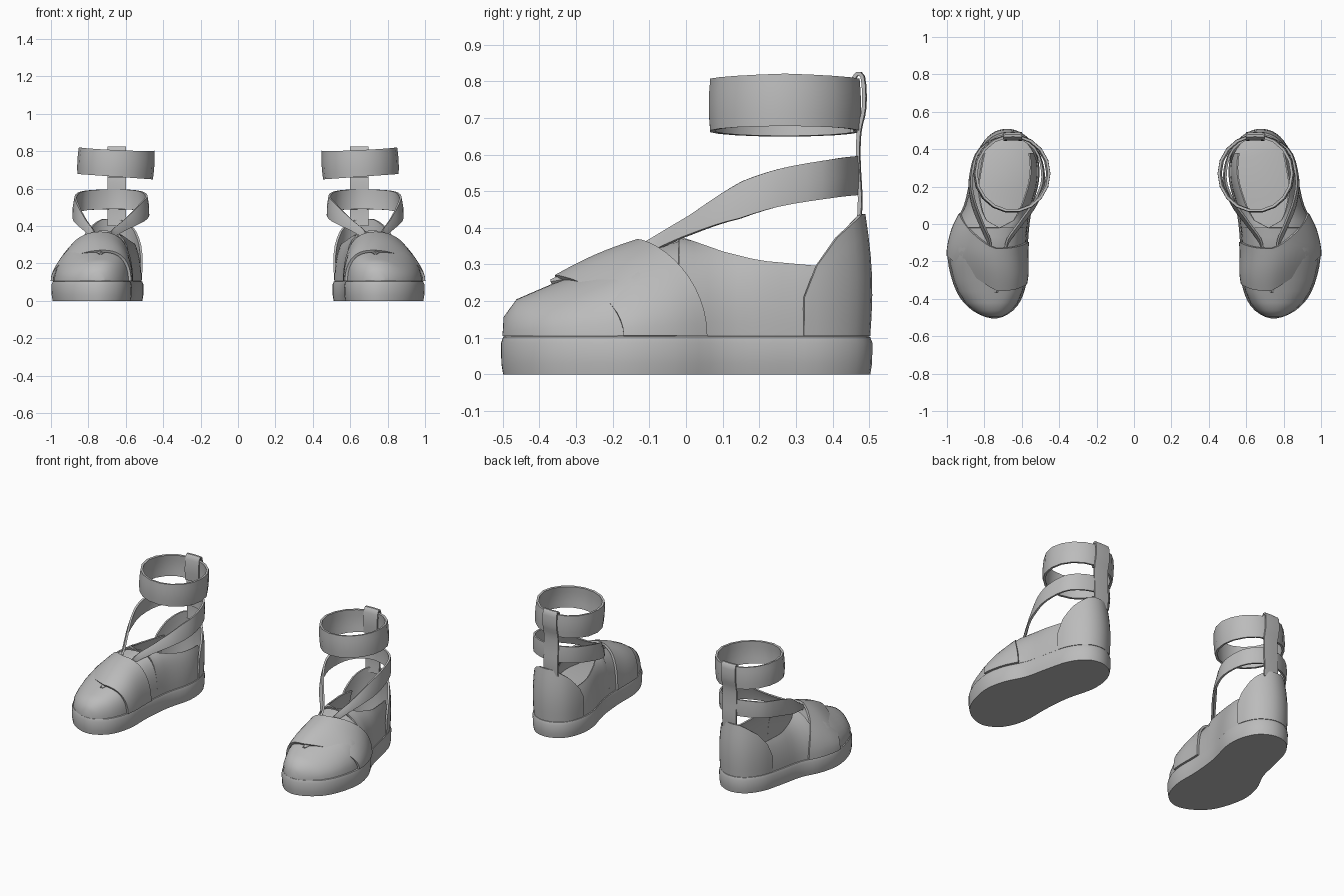
import bpy, bmesh, math
from mathutils import Vector

if "Cube" in bpy.data.objects:
    bpy.data.objects.remove(bpy.data.objects["Cube"])

grey = bpy.data.materials.new("plain grey")
grey.diffuse_color = (0.5, 0.5, 0.5, 1)
grey.use_nodes = True
grey.node_tree.nodes["Principled BSDF"].inputs["Base Color"].default_value = grey.diffuse_color


def lerp_table(table, v):
    """Piecewise linear lookup in (key, value) pairs."""
    if v <= table[0][0]:
        return table[0][1]
    for (a, p), (b, q) in zip(table, table[1:]):
        if v <= b:
            return p + (q - p) * (v - a) / (b - a)
    return table[-1][1]


def smooth_path(pts, steps, closed=False):
    """Catmull-Rom curve through the points."""
    pts = [Vector(p) for p in pts]
    n = len(pts)
    get = (lambda i: pts[i % n]) if closed else (lambda i: pts[max(0, min(n - 1, i))])
    out = []
    for i in range(n if closed else n - 1):
        a, b, c, d = get(i - 1), get(i), get(i + 1), get(i + 2)
        for k in range(steps):
            t = k / steps
            out.append(0.5 * (2 * b + (c - a) * t + (2 * a - 5 * b + 4 * c - d) * t * t
                              + (3 * b - a - 3 * c + d) * t ** 3))
    if not closed:
        out.append(pts[-1])
    return out


def add_part(name, rows, thickness=0.0, ring=False, caps=False):
    """Skin rows of points, thicken, and mirror to make the pair."""
    bm = bmesh.new()
    grid = [[bm.verts.new(p) for p in row] for row in rows]
    n = len(grid[0])
    for r0, r1 in zip(grid, grid[1:]):
        for j in range(n if ring else n - 1):
            k = (j + 1) % n
            bm.faces.new((r0[j], r0[k], r1[k], r1[j]))
    if caps:
        bm.faces.new(grid[0])
        bm.faces.new(grid[-1])
    bmesh.ops.remove_doubles(bm, verts=bm.verts, dist=0.0005)
    bmesh.ops.recalc_face_normals(bm, faces=bm.faces)
    mesh = bpy.data.meshes.new(name)
    bm.to_mesh(mesh)
    bm.free()
    mesh.materials.append(grey)
    ob = bpy.data.objects.new(name, mesh)
    bpy.context.collection.objects.link(ob)
    bpy.ops.object.select_all(action='DESELECT')
    ob.select_set(True)
    bpy.context.view_layer.objects.active = ob
    if thickness:
        mod = ob.modifiers.new("thickness", 'SOLIDIFY')
        mod.thickness = thickness
        mod.offset = 0
        bpy.ops.object.modifier_apply(modifier=mod.name)
    mod = ob.modifiers.new("pair", 'MIRROR')
    mod.use_mirror_merge = False
    bpy.ops.object.modifier_apply(modifier=mod.name)
    bpy.ops.object.shade_smooth_by_angle(angle=math.radians(40))


# Footprint of one shoe
outline = smooth_path([(0.735, -0.505), (0.86, -0.465), (0.95, -0.36), (0.997, -0.18),
                       (0.972, -0.03), (0.91, 0.1), (0.875, 0.25), (0.835, 0.39),
                       (0.76, 0.485), (0.66, 0.508), (0.565, 0.46), (0.515, 0.36),
                       (0.508, 0.23), (0.55, 0.06), (0.568, -0.12), (0.572, -0.3),
                       (0.625, -0.44)], 4, closed=True)


def inset(i, d):
    t = outline[(i + 1) % len(outline)] - outline[i - 1]
    t.normalize()
    return outline[i] + Vector((-t.y, t.x)) * d


def span(y):
    xs = []
    for a, b in zip(outline, outline[1:] + outline[:1]):
        if (a.y - y) * (b.y - y) <= 0 and a.y != b.y:
            xs.append(a.x + (b.x - a.x) * (y - a.y) / (b.y - a.y))
    return min(xs), max(xs)


def arch(y, t, height, grow):
    """Point on the foot arch: t = 0 outer edge, pi inner edge."""
    lo, hi = span(y)
    mid, r = (lo + hi) / 2, max((hi - lo) / 2 - 0.014 + grow, 0.01)
    p = lerp_table([(-0.1, 0.9), (0.2, 0.6)], y)
    c = math.cos(t)
    skew = lerp_table([(-0.5, 0), (-0.35, 0.045), (0, 0.045), (0.2, 0)], y)
    x = mid + r * math.copysign(abs(c) ** p, c) - skew * math.sin(t) ** 2
    return (x, y, 0.105 + height * math.sin(t))


# Sole: footprint with rounded sides
n_out = len(outline)
add_part("sole", [[(*inset(i, d), z) for i in range(n_out)]
                  for z, d in ((0, 0.006), (0.03, 0.001), (0.085, 0), (0.102, 0.006), (0.11, 0.022))],
         ring=True, caps=True)

# Toe cap and tongue
top = [(-0.497, 0.0), (-0.494, 0.05), (-0.46, 0.097), (-0.36, 0.14), (-0.25, 0.18),
       (-0.13, 0.235), (-0.02, 0.255)]
ys = [-0.497, -0.494, -0.48, -0.46, -0.42, -0.36, -0.3, -0.22, -0.13, -0.07, -0.02]
add_part("toe_cap", [[arch(y, math.pi * k / 20, lerp_table(top, y), 0) for k in range(21)]
                     for y in ys], 0.008)

# Side walls from the tongue back to the heel
wall_top = [(-0.02, 0.268), (0.03, 0.252), (0.1, 0.228), (0.2, 0.204), (0.38, 0.188)]
for name, flip in (("outer_side_wall", False), ("inner_side_wall", True)):
    rows = []
    for i in range(11):
        y = -0.02 + 0.04 * i
        h = 0.268
        t_end = math.asin(min(1, lerp_table(wall_top, y) / h))
        rows.append([arch(y, math.pi - t_end * k / 8 if flip else t_end * k / 8, h, 0)
                     for k in range(9)])
    add_part(name, rows, 0.008)

# Broad band over the forefoot, sweeping back on the outer side
rows = []
for i in range(9):
    s = i / 8
    row = []
    for k in range(25):
        t = math.pi * k / 24
        c = math.cos(t)
        sweep = 0.185 * c ** 1.3 if c > 0 else 0.035 * c * c
        belly = 0.008 * math.sin(math.pi * s)
        row.append(arch(-0.355 + 0.225 * s + sweep, t, 0.16 + 0.098 * s + belly, 0.012))
    rows.append(row)
add_part("forefoot_band", rows, 0.014)

# Heel counter: wall around the heel with a rising top edge
rim = [(0.30, 0.012), (0.33, 0.13), (0.36, 0.195), (0.42, 0.27), (0.5, 0.332)]
heel = [i for i in range(n_out) if outline[i].y > 0.3]
rows = []
for i in heel:
    h = lerp_table(rim, outline[i].y)
    row = []
    for k in range(7):
        z = h * k / 6
        row.append((*inset(i, 0.012 - 0.008 * math.sin(z / 0.33 * math.pi) + 0.12 * z * z), 0.105 + z))
    rows.append(row)
add_part("heel_counter", rows, 0.012)

# Strap from the forefoot around the back of the ankle
path = smooth_path([(0.765, -0.16, 0.32), (0.775, -0.09, 0.355), (0.815, 0.0, 0.402),
                    (0.86, 0.12, 0.463), (0.872, 0.25, 0.508), (0.82, 0.40, 0.535),
                    (0.66, 0.468, 0.543), (0.53, 0.40, 0.535), (0.485, 0.25, 0.508),
                    (0.525, 0.12, 0.463), (0.61, 0.0, 0.402), (0.675, -0.09, 0.355),
                    (0.69, -0.16, 0.32)], 4)
half = [(-0.16, 0.018), (0, 0.028), (0.15, 0.05), (0.47, 0.053)]
rows = []
for p in path:
    w = lerp_table(half, p.y)
    out = Vector((p.x - 0.68, p.y - 0.26, 0)).normalized()
    lean = lerp_table([(-0.1, -0.5), (0.15, -0.15), (0.4, 0)], p.y)
    rows.append([p + (Vector((0, 0, 1)) + out * lean) * w * k + out * 0.004 * (1 - k * k)
                 for k in (-1, 0, 1)])
add_part("diagonal_strap", rows, 0.012)

# Small strap tip showing below the front of the band
add_part("strap_tip", [[(0.70, -0.30, 0.262), (0.735, -0.30, 0.285), (0.77, -0.30, 0.262)],
                       [(0.728, -0.368, 0.25), (0.735, -0.368, 0.256), (0.742, -0.368, 0.25)]], 0.008)

# Ankle cuff, tilted down on the inner side
rows = []
for k in range(5):
    v = k / 4
    row = []
    for i in range(18):
        a = 2 * math.pi * i / 18
        r = 0.195 + 0.004 * math.sin(math.pi * v)
        x, y = math.cos(a), math.sin(a)
        low, high = 0.664 + 0.014 * x, 0.811 + 0.009 * x - 0.006 * abs(y)
        row.append((0.653 + r * x + 0.008 * (0.5 - v), 0.27 + (r + 0.005) * y, low + (high - low) * v))
    rows.append(row)
add_part("ankle_cuff", rows, 0.014, ring=True)

# Upright strap joining heel, diagonal strap and cuff, folded over the cuff
spine = smooth_path([(0.473, 0.40), (0.477, 0.48), (0.472, 0.58), (0.474, 0.66),
                     (0.488, 0.73), (0.484, 0.812), (0.462, 0.812), (0.452, 0.74),
                     (0.456, 0.66)], 3)
add_part("heel_strap", [[(0.648 + dx, p.x - 0.06 * dx * dx / 0.05, p.y) for dx in (-0.05, 0, 0.05)]
                        for p in spine], 0.01)
